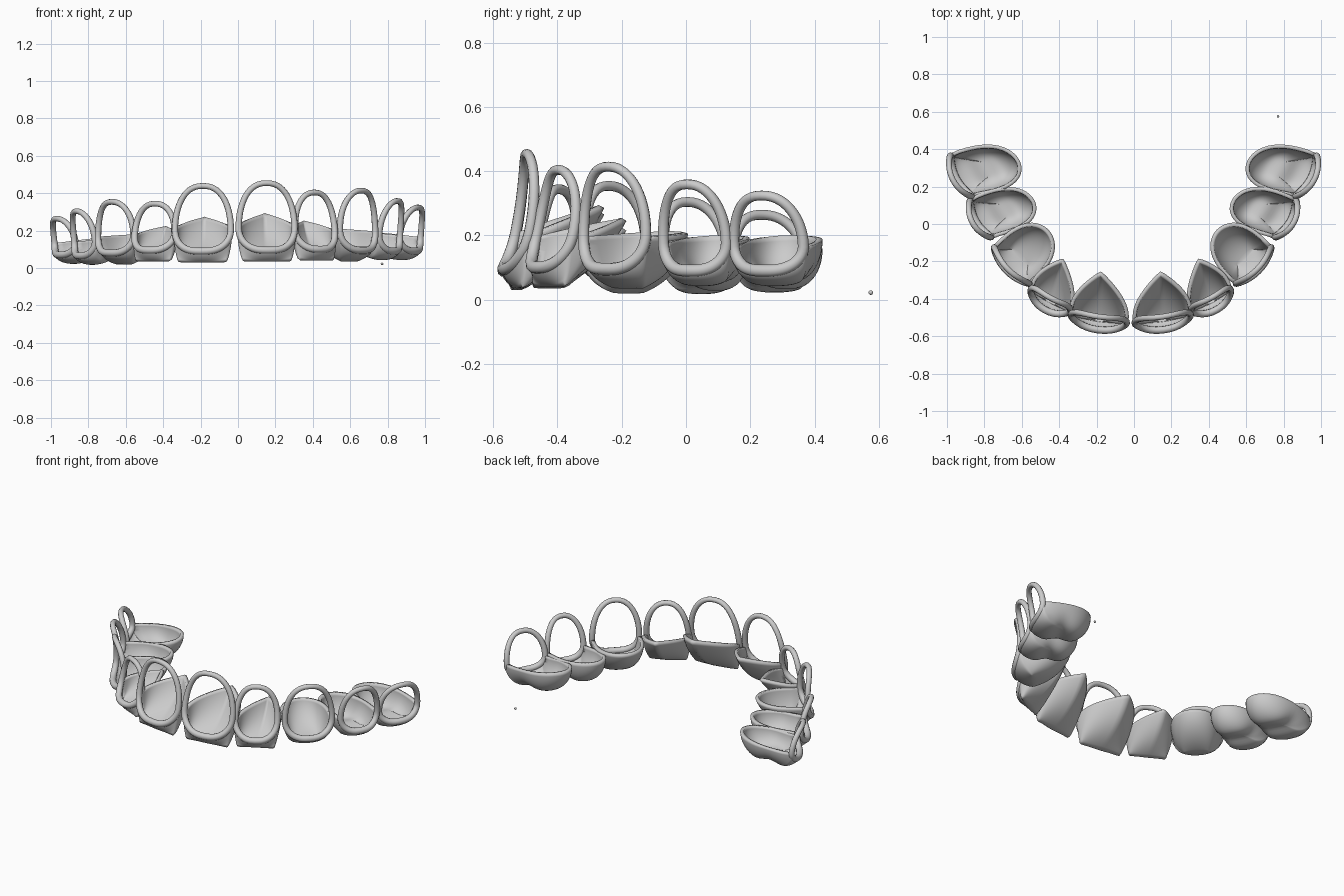
import bpy, bmesh, math
from mathutils import Vector

if "Cube" in bpy.data.objects:
    bpy.data.objects.remove(bpy.data.objects["Cube"])

N, V = 56, 14     # steps around each tooth, steps from biting edge to rim

# name, outer-face end points, depth, skew, lean of ring top, rim style,
# then (ring top, lingual top, bottom) for right and left sides
TEETH = [
    ("central", (0.00, -0.565), (0.315, -0.52), 0.28, -0.10, 0.07, "peak",
     (0.470, 0.29, 0.045), (0.455, 0.27, 0.04), -0.035),
    ("lateral", (0.315, -0.50), (0.54, -0.38), 0.26, -0.20, 0.07, "peak",
     (0.420, 0.25, 0.05), (0.36, 0.22, 0.045), -0.035),
    ("canine", (0.55, -0.335), (0.75, -0.13), 0.28, 0.0, 0.01, "mid",
     (0.43, 0.21, 0.045), (0.37, 0.18, 0.03), -0.015),
    ("premolar", (0.755, -0.08), (0.875, 0.13), 0.30, 0.20, -0.02, "cup",
     (0.375, 0.20, 0.04), (0.32, 0.16, 0.015), -0.01),
    ("molar", (0.865, 0.14), (0.985, 0.37), 0.32, 0.25, -0.02, "cup",
     (0.34, 0.20, 0.04), (0.28, 0.17, 0.02), -0.005),
]


def spow(x, p):
    return math.copysign(abs(x) ** p, x)


def make_tooth(name, p0, p1, depth, skew, lean, style, heights):
    top, back, base = heights
    p0, p1 = Vector(p0), Vector(p1)
    e = (p1 - p0).normalized()
    mid = (p0 + p1) / 2
    inward = Vector((-e.y, e.x))
    if inward.dot(Vector((0, 0.2)) - mid) < 0:
        inward = -inward
    slant = (inward - skew * e).normalized()
    hw = (p1 - p0).length / 2 - 0.008
    zb = base + 0.05
    zm = zb + 0.30 * (top - zb)
    zt = top - 0.016

    def place(s, n, z):
        q = mid + e * s + (slant * n if n > 0.03 else inward * n)
        if n > 0.03:
            q += (inward - slant) * 0.03
        return Vector((q.x, q.y, z))

    def ring(a):
        c, sn = math.cos(a), math.sin(a)
        if sn >= 0:
            s = hw * spow(c, 0.85)
            z = zm + (zt - zm) * sn ** 0.95
        else:
            s = hw * spow(c, 0.7) * (1 + 0.1 * sn)
            z = zm - (zm - zb) * abs(sn) ** 0.8
        n = 0.012 - 0.035 * (1 - (s / hw) ** 2) + lean * max(0, (z - zb) / (zt - zb))
        return s, n, z

    def rim(a):
        c, sn = math.cos(a), math.sin(a)
        if sn < 1e-6:
            return ring(a)
        s0, n0, z0 = ring(0)
        if style == "peak":
            f = 0.48 * sn ** 0.5 + 0.52 * (1 - abs(c)) ** 0.9
            s = hw * c
        elif style == "mid":
            f = sn ** 0.75
            s = hw * c * (1 + 0.1 * sn)
        else:
            f = sn ** 0.85
            s = hw * c * (1 + 0.35 * sn)
        return s, n0 + (depth - n0) * f, z0 + (back - z0) * f

    # window frame on the outer face
    cu = bpy.data.curves.new(name + "_frame", "CURVE")
    cu.dimensions = "3D"
    cu.bevel_depth = 0.0165
    cu.bevel_resolution = 3
    sp = cu.splines.new("POLY")
    sp.points.add(N - 1)
    for i, p in enumerate(sp.points):
        a = 2 * math.pi * i / N
        p.co = (*place(*ring(a)), 1)
        p.radius = 1.05 - 0.12 * math.sin(a)
    sp.use_cyclic_u = True
    ob = bpy.data.objects.new(name + "_frame", cu)
    bpy.context.collection.objects.link(ob)
    bpy.ops.object.select_all(action="DESELECT")
    bpy.context.view_layer.objects.active = ob
    ob.select_set(True)
    bpy.ops.object.convert(target="MESH")
    bpy.ops.object.shade_smooth()

    # shell under and behind the tooth
    core_s, core_n, bowl, fissure = {
        "peak": (0.82, 0.02, 0.45, 0.0),
        "mid": (0.45, depth * 0.28, 0.7, 0.0),
        "cup": (0.35, depth * 0.45, 1.0, 0.035)}[style]
    bm = bmesh.new()
    rows = []
    for j in range(V + 1):
        v = j / V
        r = bowl * math.sin(v * math.pi / 2) + (1 - bowl) * v
        h = bowl * (1 - math.cos(v * math.pi / 2)) + (1 - bowl) * v
        row = []
        for i in range(N):
            a = 2 * math.pi * i / N
            s1, n1, z1 = rim(a)
            s0 = core_s * hw * math.cos(a)
            s, n = s0 + (s1 - s0) * r, core_n + (n1 - core_n) * r
            z = base + (z1 - base) * h
            # central fissure leaves a rounded cusp on each side
            z += fissure * math.exp(-((n - core_n) / (0.2 * depth)) ** 2) * (1 - v * v)
            row.append(bm.verts.new(place(s, n, z)))
        rows.append(row)
    for j in range(V):
        for i in range(N):
            k = (i + 1) % N
            bm.faces.new((rows[j][i], rows[j][k], rows[j + 1][k], rows[j + 1][i]))
    bmesh.ops.remove_doubles(bm, verts=bm.verts, dist=1e-5)
    bmesh.ops.recalc_face_normals(bm, faces=bm.faces)
    me = bpy.data.meshes.new(name + "_shell")
    bm.to_mesh(me)
    bm.free()
    me.shade_smooth()
    ob = bpy.data.objects.new(name + "_shell", me)
    bpy.context.collection.objects.link(ob)
    sol = ob.modifiers.new("thickness", "SOLIDIFY")
    sol.thickness = 0.02
    sol.offset = 0


for name, p0, p1, depth, skew, lean, style, right, left, shift in TEETH:
    make_tooth("right_" + name, p0, p1, depth, skew, lean, style, right)
    m0, m1 = [(-x + shift, y) for x, y in (p0, p1)]
    make_tooth("left_" + name, m0, m1, depth, skew, lean, style, left)

# small loose crumb behind the arch
bpy.ops.mesh.primitive_uv_sphere_add(segments=12, ring_count=8, radius=0.007,
                                     location=(0.77, 0.575, 0.022))
bpy.context.object.name = "loose_crumb"
bpy.ops.object.shade_smooth()
